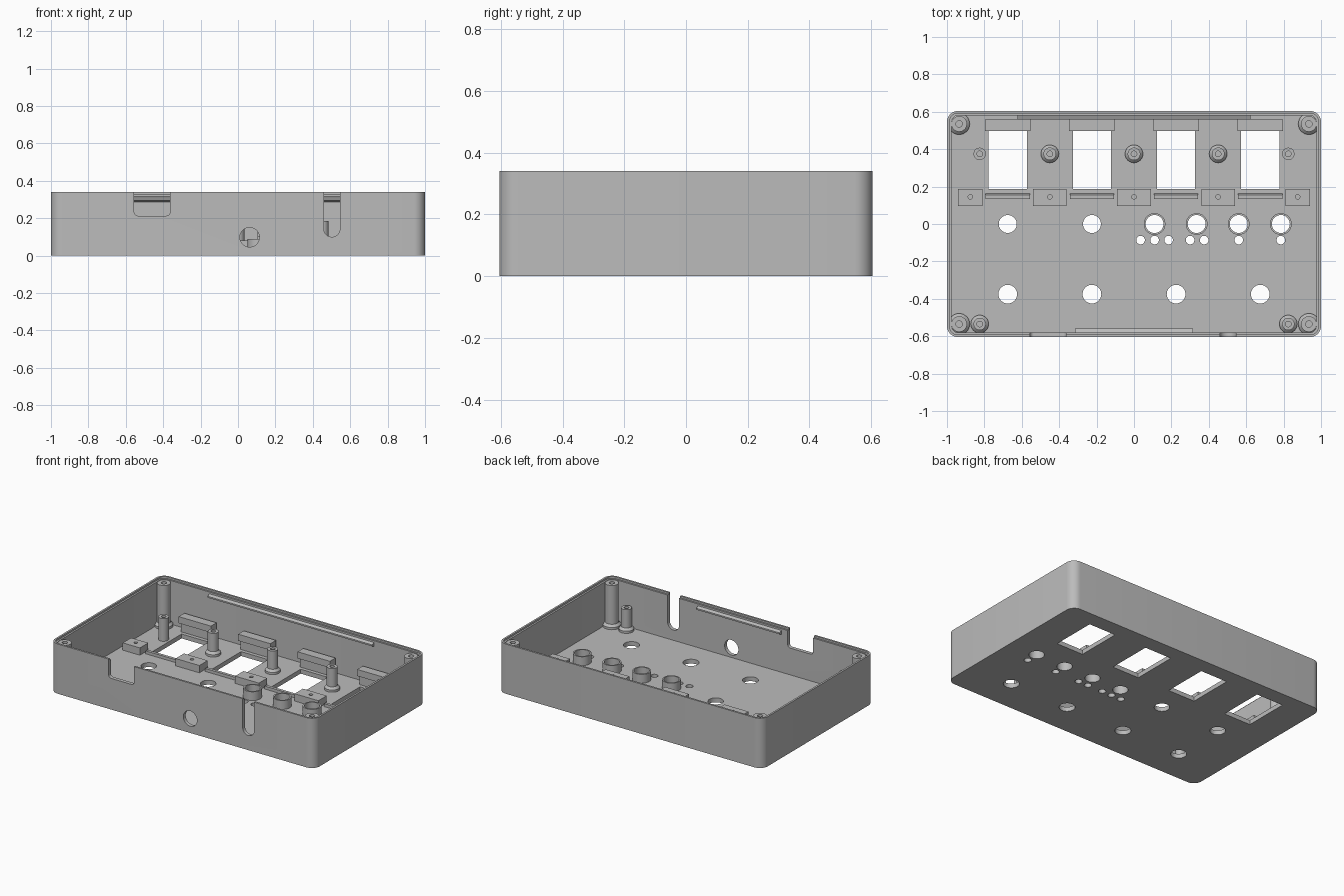
import bpy, bmesh
from math import pi, sin, cos
from mathutils import Matrix

if "Cube" in bpy.data.objects:
    bpy.data.objects.remove(bpy.data.objects["Cube"])

grey = bpy.data.materials.new("grey_plastic")
grey.use_nodes = True
COLOUR = (0.5, 0.5, 0.5, 1)
grey.diffuse_color = COLOUR
grey.node_tree.nodes["Principled BSDF"].inputs["Base Color"].default_value = COLOUR

HALF_X, HALF_Y, HEIGHT, FLOOR = 1.0, 0.605, 0.34, 0.03
WALL, CORNER = 0.025, 0.06


def finish(bm, name):
    bmesh.ops.recalc_face_normals(bm, faces=bm.faces)
    mesh = bpy.data.meshes.new(name)
    bm.to_mesh(mesh)
    bm.free()
    mesh.materials.append(grey)
    obj = bpy.data.objects.new(name, mesh)
    bpy.context.collection.objects.link(obj)
    return obj


def activate(obj):
    bpy.ops.object.select_all(action='DESELECT')
    obj.select_set(True)
    bpy.context.view_layer.objects.active = obj


def smooth(obj):
    activate(obj)
    bpy.ops.object.shade_smooth_by_angle()


def loft(bm, rings, closed=False):
    """Skin a list of equal-length point loops, capped or joined end to start."""
    loops = [[bm.verts.new(p) for p in ring] for ring in rings]
    pairs = list(zip(loops, loops[1:]))
    if closed:
        pairs.append((loops[-1], loops[0]))
    else:
        bm.faces.new(loops[0])
        bm.faces.new(loops[-1])
    n = len(loops[0])
    for a, b in pairs:
        for i in range(n):
            j = (i + 1) % n
            bm.faces.new((a[i], a[j], b[j], b[i]))


def box(bm, x0, x1, y0, y1, z0, z1):
    loft(bm, [[(x0, y0, z), (x1, y0, z), (x1, y1, z), (x0, y1, z)] for z in (z0, z1)])


def circle(x, y, z, r, n=32):
    return [(x + r * cos(2 * pi * i / n), y + r * sin(2 * pi * i / n), z) for i in range(n)]


def turned(bm, x, y, profile, closed=False):
    loft(bm, [circle(x, y, z, r) for r, z in profile], closed)


def rounded_rect(inset, z, steps=8):
    r = CORNER - inset
    points = []
    for k, (sx, sy) in enumerate(((1, 1), (-1, 1), (-1, -1), (1, -1))):
        for i in range(steps + 1):
            a = (k + i / steps) * pi / 2
            points.append((sx * (HALF_X - CORNER) + r * cos(a),
                           sy * (HALF_Y - CORNER) + r * sin(a), z))
    return points


def wall_notch(bm, x0, x1, z0, r, steps=10):
    """Open-topped cutter through the front wall with rounded lower corners."""
    outline = [(x1, HEIGHT + 0.1), (x0, HEIGHT + 0.1)]
    for cx, start in ((x0 + r, pi), (x1 - r, 1.5 * pi)):
        for i in range(steps + 1):
            a = start + i / steps * pi / 2
            outline.append((cx + r * cos(a), z0 + r + r * sin(a)))
    loft(bm, [[(x, y, z) for x, z in outline] for y in (-HALF_Y - 0.05, -HALF_Y + 0.04)])
    bmesh.ops.remove_doubles(bm, verts=bm.verts, dist=0.0005)


def cut(obj, bm):
    cutter = finish(bm, "cutter")
    cutter.hide_render = True
    mod = obj.modifiers.new("cut", 'BOOLEAN')
    mod.operation, mod.solver, mod.object = 'DIFFERENCE', 'EXACT', cutter
    activate(obj)
    bpy.ops.object.modifier_apply(modifier=mod.name)
    bpy.data.objects.remove(cutter)


# Tray shell with a stepped rim
bm = bmesh.new()
loft(bm, [rounded_rect(i, z) for i, z in (
    (0, 0), (0, HEIGHT), (0.013, HEIGHT), (0.013, HEIGHT - 0.012),
    (WALL, HEIGHT - 0.012), (WALL, FLOOR))])
shell = finish(bm, "enclosure_shell")

# Openings in the floor
BAYS = (-0.675, -0.225, 0.225, 0.675)
RINGS = (0.11, 0.335, 0.56, 0.785)
bm = bmesh.new()
for x in BAYS:
    box(bm, x - 0.102, x + 0.102, 0.187, 0.5, -0.05, 0.1)
    turned(bm, x, -0.375, ((0.05, -0.05), (0.05, 0.1)))
for x in BAYS[:2] + RINGS:
    turned(bm, x, 0, ((0.048, -0.05), (0.048, 0.1)))
for x in (0.035, 0.11, 0.185, 0.3, 0.375, 0.56, 0.785):
    turned(bm, x, -0.086, ((0.023, -0.05), (0.023, 0.1)))
# Openings in the front wall
wall_notch(bm, -0.555, -0.363, 0.213, 0.02)
wall_notch(bm, 0.459, 0.545, 0.1, 0.0425)
loft(bm, [[(0.062 + px, y, 0.098 + py) for px, py, _ in circle(0, 0, 0, 0.052)]
          for y in (-HALF_Y - 0.05, -HALF_Y + 0.04)])
cut(shell, bm)
smooth(shell)


# Screw posts with blind holes
def post(name, x, y, r, top, hole, base_r=None, base_top=0.06):
    profile = [(base_r or r, FLOOR - 0.01)]
    if base_r:
        profile += [(base_r, base_top - 0.015), (r, base_top)]
    profile += [(r, top), (hole, top), (hole, top - 0.12)]
    bm = bmesh.new()
    turned(bm, x, y, profile)
    smooth(finish(bm, name))


for sx, side in ((-1, "right"), (1, "left")):
    for sy, end in ((-1, "front"), (1, "back")):
        post(f"corner_post_{end}_{side}", sx * 0.935, sy * 0.535, 0.042, 0.325, 0.017, 0.057)
    post(f"front_post_{side}", sx * 0.825, -0.535, 0.033, 0.185, 0.015, 0.048)
    post(f"side_post_{side}", sx * 0.825, 0.375, 0.033, 0.185, 0.015)
for i, x in enumerate((-0.45, 0, 0.45)):
    post(f"middle_post_{i + 1}", x, 0.375, 0.034, 0.185, 0.015, 0.048)

# Raised collars around four of the floor holes
for i, x in enumerate(RINGS):
    bm = bmesh.new()
    turned(bm, x, 0, ((0.058, FLOOR), (0.058, 0.09), (0.048, 0.09), (0.048, FLOOR)), True)
    smooth(finish(bm, f"hole_collar_{i + 1}"))

# Hooked ledges and low ridges at each window
for i, x in enumerate(BAYS):
    bm = bmesh.new()
    loft(bm, [[(px, y, z) for y, z in (
        (0.558, FLOOR - 0.01), (0.558, 0.145), (0.497, 0.145), (0.497, 0.1),
        (0.525, 0.1), (0.525, FLOOR - 0.01))] for px in (x - 0.122, x + 0.122)])
    finish(bm, f"window_hook_{i + 1}")
    bm = bmesh.new()
    loft(bm, [[(px, y, z) for y, z in (
        (0.135, FLOOR - 0.01), (0.135, 0.05), (0.155, 0.05), (0.168, FLOOR - 0.01))]
        for px in (x - 0.118, x + 0.118)])
    finish(bm, f"window_ridge_{i + 1}")

# Mounting blocks with pilot holes
for i, (x, half) in enumerate(((-0.875, 0.065), (-0.45, 0.09), (0, 0.09),
                               (0.45, 0.09), (0.875, 0.065))):
    bm = bmesh.new()
    box(bm, x - half, x + half, 0.097, 0.187, FLOOR - 0.01, 0.08)
    block = finish(bm, f"mounting_block_{i + 1}")
    bm = bmesh.new()
    turned(bm, x, 0.145, ((0.012, 0.04), (0.012, 0.1)))
    cut(block, bm)

# Snap ridges inside the long walls
for name, half, s in (("front_snap_ridge", 0.315, -1), ("back_snap_ridge", 0.622, 1)):
    bm = bmesh.new()
    loft(bm, [[(x, s * y, z) for y, z in (
        (0.585, 0.285), (0.56, 0.297), (0.56, 0.307), (0.585, 0.318))] for x in (-half, half)])
    finish(bm, name)
